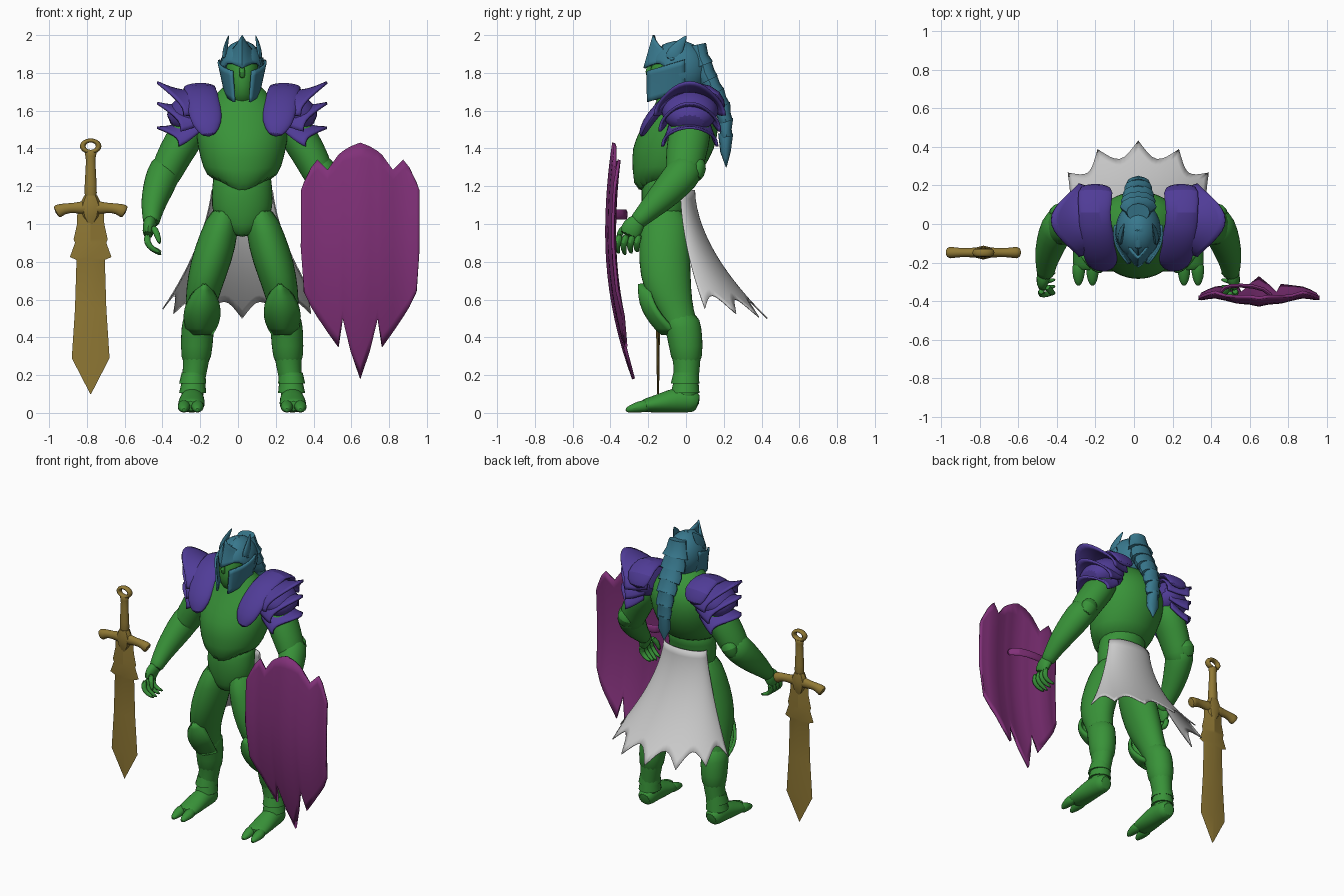
import bpy, bmesh, math
from math import sin, cos, pi, radians
from mathutils import Vector

CX = 0.022  # body axis


def material(name, rgb):
    m = bpy.data.materials.new(name)
    m.diffuse_color = (*rgb, 1)
    return m


GREEN = material("green", (0.04, 0.29, 0.04))
PURPLE = material("violet", (0.08, 0.045, 0.31))
MAGENTA = material("magenta", (0.22, 0.03, 0.19))
GOLD = material("gold", (0.28, 0.19, 0.035))
TEAL = material("teal", (0.04, 0.19, 0.27))
CLOTH = material("pale_cloth", (0.6, 0.6, 0.6))


def finish(name, bm, mat, loc=(CX, 0, 0), mirror=False, thick=0, sub=0, angle=40):
    bmesh.ops.recalc_face_normals(bm, faces=bm.faces)
    me = bpy.data.meshes.new(name)
    bm.to_mesh(me)
    bm.free()
    me.materials.append(mat)
    ob = bpy.data.objects.new(name, me)
    ob.location = loc
    bpy.context.collection.objects.link(ob)
    bpy.ops.object.select_all(action='DESELECT')
    bpy.context.view_layer.objects.active = ob
    ob.select_set(True)
    bpy.ops.object.shade_smooth_by_angle(angle=radians(angle))
    if thick:
        mod = ob.modifiers.new("thickness", 'SOLIDIFY')
        mod.thickness, mod.offset = thick, 0
    if mirror:
        ob.modifiers.new("mirror", 'MIRROR').use_mirror_merge = False
    if sub:
        mod = ob.modifiers.new("smooth", 'SUBSURF')
        mod.levels = mod.render_levels = sub
    return ob


def loft(name, rings, mat, n=16, flat=False, ref=(1, 0, 0), warp=None, sub=1, **kw):
    """Skin elliptical rings (x, y, z, ra, rb) placed along a path."""
    bm, loops = bmesh.new(), []
    pts = [Vector(r[:3]) for r in rings]
    for i, r in enumerate(rings):
        a, b = Vector((1, 0, 0)), Vector((0, 1, 0))
        if not flat:
            t = (pts[min(i + 1, len(pts) - 1)] - pts[max(i - 1, 0)]).normalized()
            a = Vector(ref)
            a = (a - t * a.dot(t)).normalized()
            b = t.cross(a)
        loop = []
        for k in range(n):
            q = 2 * pi * k / n
            p = pts[i] + a * r[3] * cos(q) + b * r[4] * sin(q)
            loop.append(bm.verts.new(warp(i, q, p) if warp else p))
        loops.append(loop)
    for l0, l1 in zip(loops, loops[1:]):
        for k in range(n):
            bm.faces.new((l0[k], l0[(k + 1) % n], l1[(k + 1) % n], l1[k]))
    bm.faces.new(loops[0])
    bm.faces.new(loops[-1])
    return finish(name, bm, mat, sub=sub, **kw)


def patch(name, f, mat, nu=16, nv=8, thick=0.012, **kw):
    """Surface from f(u, v), with u and v in 0..1."""
    bm = bmesh.new()
    g = [[bm.verts.new(f(i / nu, j / nv)) for j in range(nv + 1)] for i in range(nu + 1)]
    for i in range(nu):
        for j in range(nv):
            bm.faces.new((g[i][j], g[i + 1][j], g[i + 1][j + 1], g[i][j + 1]))
    return finish(name, bm, mat, thick=thick, **kw)


def body_rings(rows):
    # z, half width, front y, back y
    return [(0, (f + b) / 2, z, w, (b - f) / 2) for z, w, f, b in rows]


# Torso: pelvis and a breastplate whose lower rim dips to a point in front
loft("pelvis", body_rings([(.93, .04, -.19, -.06), (.99, .14, -.22, .0), (1.1, .17, -.24, .02),
     (1.2, .16, -.24, .03), (1.3, .16, -.22, .08)]), GREEN, flat=True)
loft("breastplate", body_rings([(1.22, .172, -.275, .04), (1.3, .21, -.285, .1), (1.4, .235, -.29, .155),
     (1.5, .25, -.245, .175), (1.6, .23, -.185, .165), (1.68, .14, -.14, .11), (1.76, .08, -.12, .03)]),
     GREEN, n=24, flat=True,
     warp=lambda i, q, p: p - Vector((0, 0, .1 * max(0, -sin(q)) ** 4)) if i == 0 else p)
loft("head", [(0, -.06, 1.62, .07, .07), (0, -.09, 1.68, .07, .1), (0, -.09, 1.78, .085, .11),
     (0, -.07, 1.87, .09, .11), (0, -.06, 1.93, .05, .06)], GREEN, flat=True)
loft("nose", [(0, -.185, 1.86, .01, .01), (0, -.205, 1.8, .018, .02), (0, -.19, 1.77, .015, .01)], GREEN, n=8)

# Legs with greaves, knee guards and two-toed feet
loft("leg", [(.09, -.11, 1.1, .07, .11), (.122, -.113, .95, .105, .135), (.165, -.115, .8, .113, .14),
     (.205, -.1, .65, .095, .13), (.22, -.06, .55, .08, .1), (.235, -.02, .45, .08, .09),
     (.24, 0, .35, .078, .085), (.245, .005, .25, .068, .07), (.262, 0, .15, .06, .066),
     (.265, .0, .03, .06, .06)], GREEN, flat=True, mirror=True)
loft("greave", [(.225, -.035, .54, .086, .1), (.236, -.015, .45, .088, .1), (.24, .0, .36, .087, .092),
     (.246, .005, .23, .076, .078)], GREEN, flat=True, mirror=True)
for z in (.13, .18):
    loft("ankle_band", [(.258, 0, z + .035, .062, .066), (.262, -.005, z - .025, .072, .076)],
         GREEN, flat=True, mirror=True, sub=0)
loft("foot", [(.26, .07, .05, .045, .045), (.262, .03, .065, .062, .065), (.265, -.05, .07, .066, .07),
     (.268, -.13, .052, .072, .052), (.27, -.21, .04, .072, .038), (.272, -.24, .035, .06, .03)],
     GREEN, mirror=True)
for dx in (-.035, .037):
    loft("toe", [(.27 + dx, -.19, .04, .035, .038), (.272 + dx, -.25, .032, .037, .032),
         (.272 + dx, -.3, .02, .024, .02), (.272 + dx, -.32, .012, .008, .01)], GREEN, n=10, mirror=True)


def knee(u, v):
    s, w = 2 * u - 1, .09 * (sin(pi * min(1, .18 + v * .82)) ** .7 if v < 1 else 0)
    x = .215 + s * w + .02 * (1 - v)
    y = -.125 - .12 * v ** .8 - .03 * sin(pi * v) + .09 * s * s * (1 - .4 * v)
    return (x - .015, y, .42 + .26 * v)


patch("knee_guard", knee, GREEN, nu=10, mirror=True, thick=.02)

# Arms, elbow guards and hands
loft("upper_arm", [(.22, .03, 1.6, .09, .1), (.3, .02, 1.46, .1, .115), (.35, 0, 1.38, .095, .11),
     (.4, -.01, 1.28, .088, .1), (.43, -.04, 1.2, .07, .08)], GREEN, mirror=True)
loft("forearm", [(.385, .03, 1.33, .085, .09), (.42, -.02, 1.26, .092, .1), (.452, -.1, 1.17, .08, .085),
     (.472, -.17, 1.1, .066, .068), (.48, -.24, 1.03, .048, .048), (.48, -.27, 1.0, .045, .045)],
     GREEN, mirror=True)
loft("elbow_guard", [(.38, .06, 1.35, .03, .03), (.4, .07, 1.3, .07, .05), (.43, .04, 1.23, .04, .04)],
     GREEN, n=12, mirror=True)
loft("palm", [(.48, -.24, 1.03, .04, .045), (.495, -.285, .985, .035, .06), (.5, -.305, .93, .028, .062)],
     GREEN, n=12, mirror=True)
for i in range(4):
    y = -.355 + .034 * i
    loft("finger", [(.5, y + .01, .95, .02, .02), (.507, y - .01, .9, .02, .02),
         (.475, y - .01, .865, .017, .017), (.425, y, .835 + .01 * abs(i - 1), .008, .008)],
         GREEN, n=8, mirror=True)
loft("thumb", [(.475, -.32, .99, .02, .02), (.45, -.355, .95, .02, .02), (.435, -.36, .89, .01, .01)],
     GREEN, n=8, mirror=True)

# Shoulder armour: layered pointed plates and a strap draped over the chest


def shoulder_plate(x0, z0, x1, z1, ry, rz):
    def f(u, v):
        q = (u - .5) * pi
        s = v * (.5 + .5 * abs(cos(q)) ** 2.5)
        return (x0 + (x1 - x0) * s, .02 + ry * (1 - .25 * (1 - v)) * sin(q),
                z0 + (z1 - z0) * s - .03 * sin(pi * s) - rz * (1 - cos(q)))
    patch("shoulder_plate", f, PURPLE, nu=20, mirror=True, thick=.014)


shoulder_plate(.17, 1.72, .45, 1.75, .185, .13)
shoulder_plate(.2, 1.68, .45, 1.64, .16, .14)
shoulder_plate(.22, 1.61, .45, 1.51, .145, .12)
loft("shoulder_cap", [(.16, .02, 1.63, .11, .15), (.25, .02, 1.6, .12, .16), (.34, .02, 1.56, .09, .13),
     (.38, .02, 1.53, .05, .08)], PURPLE, ref=(0, 0, 1), mirror=True)
loft("shoulder_strap", [(.22, .2, 1.6, .06, .014), (.22, .18, 1.69, .1, .025), (.23, .06, 1.74, .08, .025),
     (.215, -.06, 1.69, .09, .03), (.2, -.15, 1.61, .09, .03), (.185, -.21, 1.53, .085, .03),
     (.175, -.24, 1.46, .03, .015)], PURPLE, mirror=True)

# Helmet: open-faced shell, brow, cheek plates, horns and a segmented tail


def shell(u, v):
    az = (2 * u - 1) * pi
    k = min(1, max(0, (abs(az) - 1.7) / .5))
    el = -.95 + 1.15 * k
    el += (pi / 2 - el) * v
    return (.112 * sin(az) * cos(el), -.035 + .145 * cos(az) * cos(el), 1.82 + .145 * sin(el))


def brow(u, v):
    s = 2 * u - 1
    a = abs(s)
    w = .112 - .02 * v
    return (s * w, -.22 + .05 * v + (.15 - .02 * v) * a ** 1.3,
            (1.825 + .05 * a) * (1 - v) + (2.0 - .13 * a ** .8) * v)


def cheek(u, v):
    # u runs front to back, v bottom to top
    x = (.04 * (1 - v) + .052 * v) * (1 - u) + (.09 + .03 * v) * u + .03 * sin(pi * u) * (.5 + .5 * v)
    return (x, -.205 + .2 * u, (1.645 + .06 * u) * (1 - v) + (1.81 + .06 * u) * v)


patch("helmet_shell", shell, TEAL, nu=32, nv=10)
patch("helmet_brow", brow, TEAL, nu=16, nv=6)
patch("cheek_plate", cheek, TEAL, nu=8, nv=6, mirror=True)
loft("helmet_horn", [(.09, -.08, 1.86, .02, .05), (.092, -.06, 1.91, .015, .045),
     (.082, -.025, 1.96, .01, .025), (.07, .005, 2.0, .002, .003)], TEAL, n=8, mirror=True)
loft("helmet_crest", [(0, -.14, 1.93, .02, .02), (0, -.05, 1.955, .035, .022), (0, .03, 1.94, .04, .025),
     (0, .09, 1.88, .04, .03)], TEAL, n=10)
tail = [(.06, 1.93, .085), (.085, 1.84, .095), (.115, 1.76, .09), (.155, 1.69, .08),
        (.19, 1.62, .07), (.208, 1.54, .06), (.21, 1.46, .05), (.208, 1.3, 0)]
for (y0, z0, w0), (y1, z1, w1) in zip(tail, tail[1:]):
    w = max(w1, .003)
    loft("tail_segment", [(0, y0, z0 + .02, w0 * .7, .03 + w0 * .2),
         (0, (y0 + y1) / 2, (z0 + z1) / 2, w0 * .9, w0 * .55), (0, y1 + .005, z1, w, w * .6)],
         TEAL, n=12, sub=0)

# Cape flaring out to a scalloped hem


def cape(u, v):
    s = 2 * u - 1
    q = s * pi / 2
    t = v * (1 - .13 * abs(sin(3 * pi * s)) * v)
    g = t ** 1.8
    return ((.16 + .06 * t + .2 * g) * sin(q), -.03 + .13 * g + cos(q) * (.075 + .255 * g),
            1.18 - t * (.63 + .05 * cos(q)))


patch("cape", cape, CLOTH, nu=48, nv=14, thick=.006)

# Shield from columns: x offset, top z, bottom z
half = [(0, 1.43, .18), (.05, 1.41, .33), (.092, 1.385, .5), (.115, 1.365, .35), (.172, 1.285, .43),
        (.227, 1.34, .51), (.26, 1.3, .56), (.298, 1.22, .64), (.313, 1.18, .88)]
cols = [(-x, a, b) for x, a, b in half[:0:-1]] + half


def shield(u, v):
    x, top, bot = cols[round(u * (len(cols) - 1))]
    z = bot + (top - bot) * v
    a = abs(x) / .313
    bow = (.24 if z < .95 else .16) * (z - .95) ** 2
    return (x, -.42 + bow + .045 * a ** .8 + .012 * cos(a * 3 * pi) * a, z)


patch("shield", shield, MAGENTA, nu=len(cols) - 1, nv=16, thick=.016, loc=(.647, 0, 0), angle=25)
loft("shield_grip", [(-.2, -.37, 1.05, .03, .012), (-.19, -.325, 1.05, .03, .012),
     (-.1, -.315, 1.05, .03, .012), (.04, -.33, 1.05, .03, .012), (.08, -.4, 1.05, .03, .012)],
     MAGENTA, n=8, ref=(0, 0, 1), loc=(.647, 0, 0))

# Sword: diamond-section blade, flared guard, grip and ring pommel
SW = (-.78, -.148, 0)
blade = [(.1, .002), (.29, .1), (.55, .083), (.81, .075), (.825, .11), (.9, .083), (.92, .09),
         (1.0, .072), (1.1, .07)]
loft("sword_blade", [(0, 0, z, w, .004 + .014 * min(1, z)) for z, w in blade], GOLD, n=4, flat=True,
     sub=0, loc=SW, angle=20)
loft("sword_guard", [(0, 0, 1.09, .048, .035), (.06, 0, 1.085, .03, .024), (.12, 0, 1.085, .026, .024),
     (.16, 0, 1.075, .034, .03), (.187, 0, 1.06, .042, .034)], GOLD, n=12, ref=(0, 0, 1), loc=SW, mirror=True)
loft("guard_point", [(0, 0, .98, .003, .012), (0, 0, 1.04, .045, .03), (0, 0, 1.1, .06, .036),
     (0, 0, 1.15, .035, .03)], GOLD, n=8, flat=True, sub=0, loc=SW)
loft("sword_grip", [(0, 0, 1.12, .036, .03), (0, 0, 1.2, .034, .027), (0, 0, 1.32, .026, .022),
     (0, 0, 1.36, .026, .022), (0, 0, 1.39, .042, .028)], GOLD, n=12, flat=True, loc=SW)
bpy.ops.mesh.primitive_torus_add(location=(SW[0], SW[1], 1.412), rotation=(pi / 2, 0, 0), major_radius=.042,
                                 minor_radius=.015, major_segments=20, minor_segments=8)
ring = bpy.context.object
ring.name = "pommel_ring"
ring.scale = (1, .72, 1.3)
ring.data.materials.append(GOLD)
bpy.ops.object.shade_smooth_by_angle(angle=radians(50))
